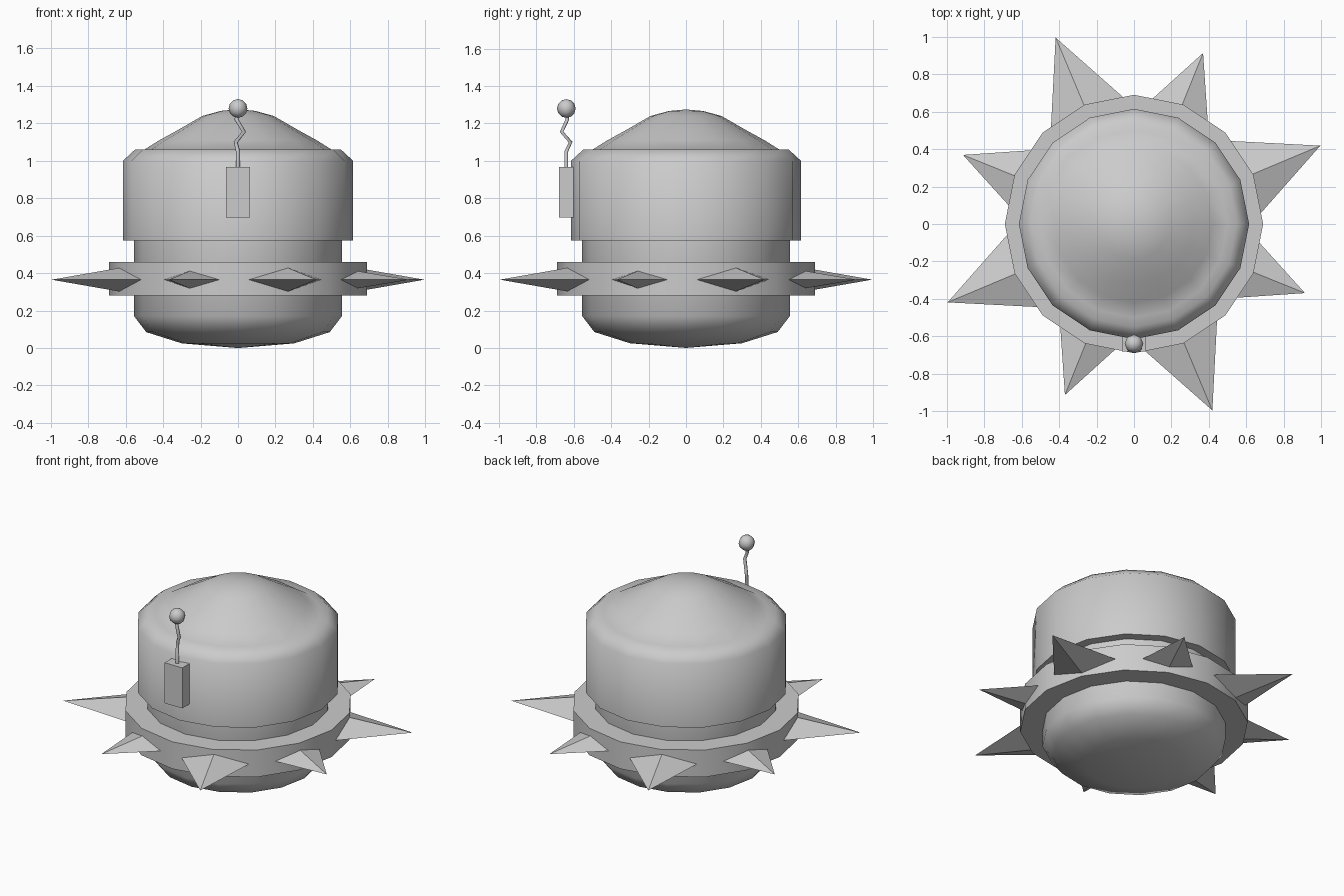
import bpy, bmesh
from math import cos, sin, pi, radians
from mathutils import Matrix

if "Cube" in bpy.data.objects:
    bpy.data.objects.remove(bpy.data.objects["Cube"])

SIDES = 16


def add_object(name, bm, smooth=None):
    bmesh.ops.recalc_face_normals(bm, faces=bm.faces)
    mesh = bpy.data.meshes.new(name)
    bm.to_mesh(mesh)
    bm.free()
    ob = bpy.data.objects.new(name, mesh)
    bpy.context.collection.objects.link(ob)
    if smooth:
        bpy.ops.object.select_all(action='DESELECT')
        bpy.context.view_layer.objects.active = ob
        ob.select_set(True)
        bpy.ops.object.shade_smooth_by_angle(angle=radians(smooth))
    return ob


def lathe(name, profile, closed=False, smooth=50):
    """Revolve (radius, z) points around z; radius 0 makes a pole."""
    bm = bmesh.new()
    rings = []
    for r, z in profile:
        if r == 0:
            rings.append([bm.verts.new((0, 0, z))] * SIDES)
        else:
            rings.append([bm.verts.new((r * cos(2 * pi * i / SIDES), r * sin(2 * pi * i / SIDES), z))
                          for i in range(SIDES)])
    pairs = list(zip(rings, rings[1:]))
    if closed:
        pairs.append((rings[-1], rings[0]))
    for a, b in pairs:
        for i in range(SIDES):
            j = (i + 1) % SIDES
            bm.faces.new(list(dict.fromkeys((a[i], a[j], b[j], b[i]))))
    return add_object(name, bm, smooth)


# Body: rounded base, neck, wider head and domed top
lathe("body", [(0, 0), (0.3, 0.025), (0.49, 0.085), (0.555, 0.17), (0.555, 0.575),
               (0.615, 0.575), (0.615, 1.0), (0.55, 1.06), (0.5, 1.06), (0.42, 1.11),
               (0.32, 1.165), (0.19, 1.24), (0.09, 1.267), (0, 1.275)])

# Collar around the neck
lathe("collar", [(0.54, 0.28), (0.69, 0.28), (0.69, 0.46), (0.54, 0.46)], closed=True)


# Spikes: large and small flattened pyramids alternating round the collar
def spike(name, angle, tip, half_width, half_height):
    base = 0.645
    bm = bmesh.new()
    ring = [bm.verts.new(p) for p in ((base, half_width, 0), (base, 0, half_height),
                                      (base, -half_width, 0), (base, 0, -half_height))]
    apex = bm.verts.new((tip, 0, 0))
    bm.faces.new(ring)
    for i in range(4):
        bm.faces.new((ring[i], ring[(i + 1) % 4], apex))
    bm.transform(Matrix.Translation((0, 0, 0.365)) @ Matrix.Rotation(angle, 4, 'Z'))
    add_object(name, bm)


for k in range(4):
    turn = k * pi / 2
    spike(f"large_spike_{k + 1}", turn + radians(22.8), 1.08, 0.21, 0.07)
    spike(f"small_spike_{k + 1}", turn + radians(68), 0.985, 0.165, 0.053)

# Antenna box on the front
bm = bmesh.new()
bmesh.ops.create_cube(bm, size=1, matrix=Matrix.Translation((0, -0.63, 0.832))
                      @ Matrix.Diagonal((0.13, 0.10, 0.27, 1)))
add_object("antenna_box", bm)

# Zigzag antenna wire
curve = bpy.data.curves.new("antenna_wire", 'CURVE')
curve.dimensions = '3D'
curve.bevel_depth = 0.011
curve.bevel_resolution = 1
curve.use_fill_caps = True
path = [(0, -0.64, 0.95), (0, -0.64, 1.05), (-0.012, -0.617, 1.10), (0.032, -0.665, 1.155),
        (-0.008, -0.635, 1.22), (0, -0.64, 1.27)]
spline = curve.splines.new('POLY')
spline.points.add(len(path) - 1)
for point, co in zip(spline.points, path):
    point.co = (*co, 1)
wire = bpy.data.objects.new("antenna_wire", curve)
bpy.context.collection.objects.link(wire)
bpy.ops.object.select_all(action='DESELECT')
bpy.context.view_layer.objects.active = wire
wire.select_set(True)
bpy.ops.object.convert(target='MESH')

# Antenna ball
bm = bmesh.new()
bmesh.ops.create_uvsphere(bm, u_segments=8, v_segments=6, radius=0.05,
                          matrix=Matrix.Translation((0, -0.64, 1.28)))
add_object("antenna_ball", bm, smooth=50)
